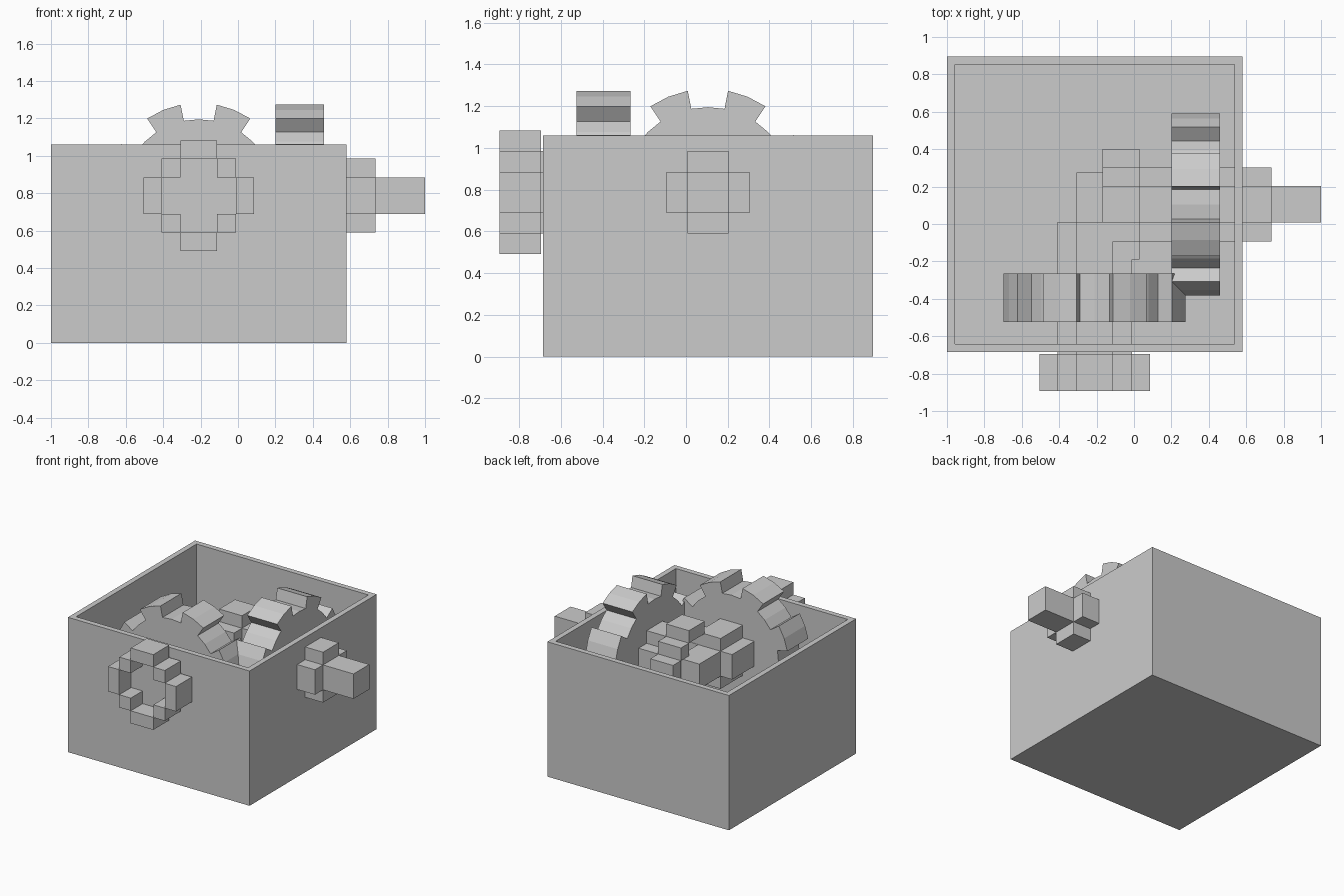
import bpy, bmesh, math

if "Cube" in bpy.data.objects:
    bpy.data.objects.remove(bpy.data.objects["Cube"])

grey = bpy.data.materials.new("plain grey")
grey.diffuse_color = (0.6, 0.6, 0.6, 1)
grey.use_nodes = True
grey.node_tree.nodes["Principled BSDF"].inputs["Base Color"].default_value = grey.diffuse_color


def finish(name, bm, loc=(0, 0, 0), turn=0):
    bmesh.ops.recalc_face_normals(bm, faces=bm.faces)
    me = bpy.data.meshes.new(name)
    bm.to_mesh(me)
    bm.free()
    me.materials.append(grey)
    ob = bpy.data.objects.new(name, me)
    ob.location = loc
    ob.rotation_euler[2] = turn
    bpy.context.collection.objects.link(ob)
    return ob


def prism(bm, profile, x0, x1):
    """Extrude a (y, z) outline along x."""
    a = [bm.verts.new((x0, y, z)) for y, z in profile]
    b = [bm.verts.new((x1, y, z)) for y, z in profile]
    bm.faces.new(a)
    bm.faces.new(b[::-1])
    n = len(a)
    for i in range(n):
        j = (i + 1) % n
        bm.faces.new((a[i], a[j], b[j], b[i]))


def rect(y0, y1, z0, z1):
    return [(y0, z0), (y1, z0), (y1, z1), (y0, z1)]


def gear_outline(r_in=0.408, r_out=0.496, teeth=8):
    # each tooth and each gap spans two steps of 11.25 degrees
    pts = []
    step = math.tau / (teeth * 4)
    for t in range(teeth):
        for k, r in ((1, r_in), (1, r_out), (2, r_out), (3, r_out), (3, r_in), (4, r_in)):
            a = (t * 4 + k) * step
            pts.append((r * math.cos(a), r * math.sin(a)))
    return pts


# open box: outer block with the top inset and pushed down
bm = bmesh.new()
prism(bm, rect(-0.685, 0.895, 0, 1.06), -1, 0.58)
bm.normal_update()
bmesh.ops.recalc_face_normals(bm, faces=bm.faces)
top = max(bm.faces, key=lambda f: f.calc_center_median().z)
bmesh.ops.inset_region(bm, faces=[top], thickness=0.06)
ext = bmesh.ops.extrude_face_region(bm, geom=[top])
bmesh.ops.delete(bm, geom=[top], context='FACES_ONLY')
bmesh.ops.translate(bm, vec=(0, 0, -1.0),
                    verts=[v for v in ext['geom'] if isinstance(v, bmesh.types.BMVert)])
finish("open_box", bm)


def axle_set(prefix, loc, turn):
    # axle: cross-shaped bar with a square tip at the origin
    w, h = 0.098, 0.198
    cross = []
    for sy, sz, pts in ((1, 1, ((h, w), (w, w), (w, h))), (-1, 1, ((w, h), (w, w), (h, w))),
                        (-1, -1, ((h, w), (w, w), (w, h))), (1, -1, ((w, h), (w, w), (h, w)))):
        cross += [(sy * y, sz * z) for y, z in pts]
    bm = bmesh.new()
    prism(bm, cross, -1.02, -0.265)
    prism(bm, rect(-w, w, -w, w), -0.3, 0)
    finish(prefix + "_axle", bm, loc, turn)

    # gear wheel
    bm = bmesh.new()
    prism(bm, gear_outline(), -0.80, -0.54)
    finish(prefix + "_gear", bm, loc, turn)

    # socket: ring of eight blocks around the open axle end
    bm = bmesh.new()
    e = 0.296
    for s in (-1, 1):
        a, b = sorted((s * h, s * e))
        prism(bm, rect(a, b, -w, w), -1.168, -0.97)
        prism(bm, rect(-w, w, a, b), -1.168, -0.97)
        c, d = sorted((s * w, s * h))
        for t in (-1, 1):
            f, g = sorted((t * w, t * h))
            prism(bm, rect(c, d, f, g), -1.168, -0.97)
    finish(prefix + "_socket", bm, loc, turn)


axle_set("right", (1.0, 0.105, 0.787), 0)
axle_set("front", (-0.21, 0.275, 0.787), math.pi / 2)
